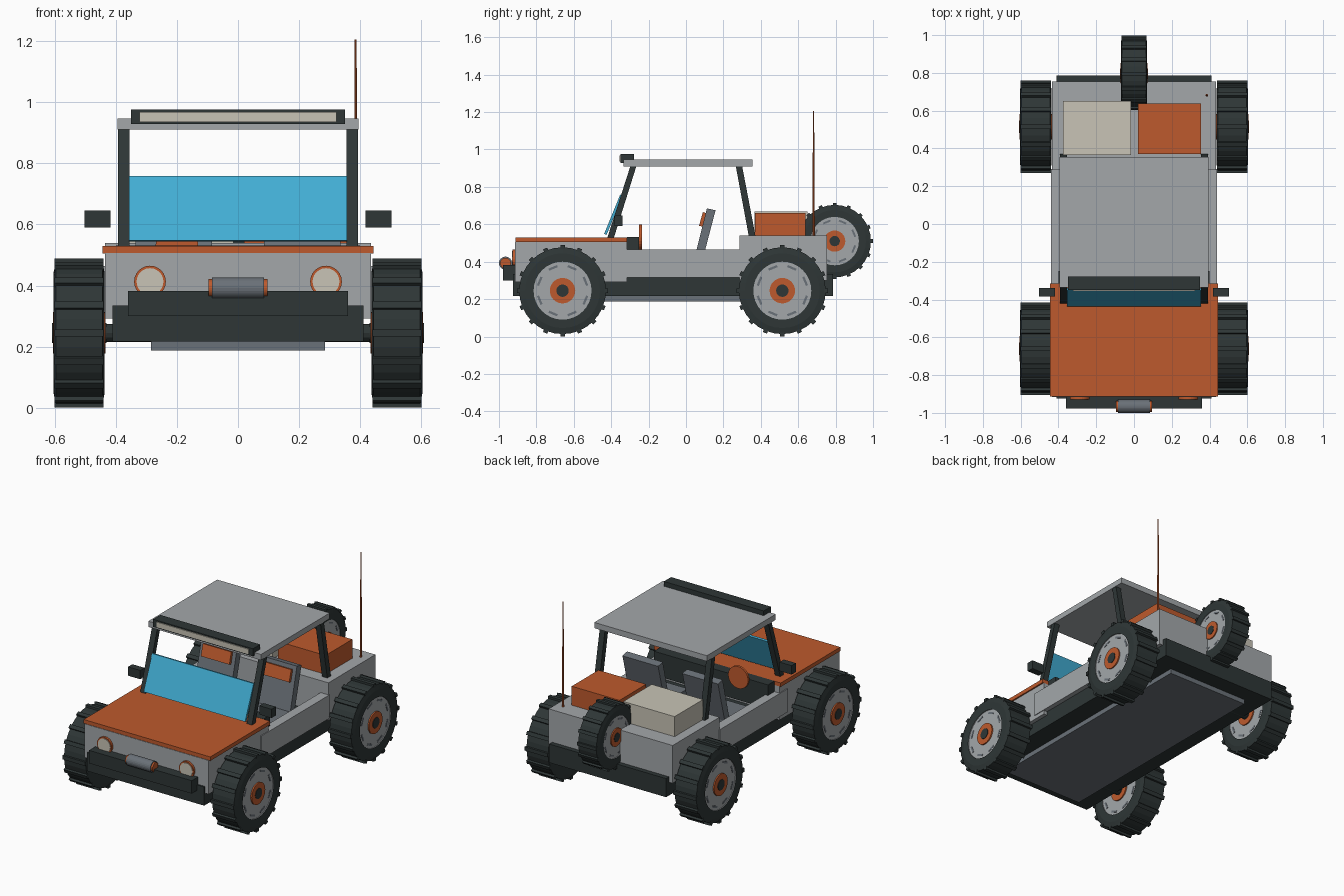
import bpy, bmesh, math
from mathutils import Matrix, Vector

old = bpy.data.objects.get("Cube")
if old:
    bpy.data.objects.remove(old, do_unlink=True)


def material(name, *rgb):
    lin = [((c / 255 + 0.055) / 1.055) ** 2.4 for c in rgb] + [1]
    m = bpy.data.materials.new(name)
    m.use_nodes = True
    m.diffuse_color = lin
    bsdf = m.node_tree.nodes["Principled BSDF"]
    bsdf.inputs["Base Color"].default_value = lin
    bsdf.inputs["Roughness"].default_value = 0.8
    return m


GREY = material("light grey paint", 163, 167, 170)
STEEL = material("steel grey", 106, 113, 120)
DARK = material("charcoal rubber", 46, 54, 54)
ORANGE = material("burnt orange", 190, 90, 45)
CREAM = material("warm cream", 200, 196, 182)
BLUE = material("blue glass", 66, 174, 212)


def finish(name, bm, mats):
    bmesh.ops.recalc_face_normals(bm, faces=bm.faces[:])
    mesh = bpy.data.meshes.new(name)
    bm.to_mesh(mesh)
    bm.free()
    for m in mats:
        mesh.materials.append(m)
    ob = bpy.data.objects.new(name, mesh)
    bpy.context.collection.objects.link(ob)
    return ob


def prism(name, mat, yz, x0, x1):
    """Side profile in (y, z), extruded across x."""
    bm = bmesh.new()
    face = bm.faces.new([bm.verts.new((x0, y, z)) for y, z in yz])
    new = bmesh.ops.extrude_face_region(bm, geom=[face])["geom"]
    bmesh.ops.translate(bm, vec=(x1 - x0, 0, 0),
                        verts=[v for v in new if isinstance(v, bmesh.types.BMVert)])
    return finish(name, bm, [mat])


def box(name, mat, x, y, z):
    return prism(name, mat, [(y[0], z[0]), (y[1], z[0]), (y[1], z[1]), (y[0], z[1])], *x)


def cylinder(name, mat, centre, radius, length, axis="X", sides=24, tip=None):
    bm = bmesh.new()
    bmesh.ops.create_cone(bm, cap_ends=True, segments=sides, radius1=radius,
                          radius2=radius if tip is None else tip, depth=length)
    if axis != "Z":
        bm.transform(Matrix.Rotation(math.pi / 2, 4, "Y" if axis == "X" else "X"))
    bm.transform(Matrix.Translation(centre))
    return finish(name, bm, [mat])


def wheel(name, centre, size=1):
    """Symmetric wheel about the x axis: lathed tyre, lugs, rim, hub and cap."""
    mats = [DARK, GREY, ORANGE, STEEL]
    bm = bmesh.new()
    # half profile (x, radius) with the material of the band that follows
    half = [(.089, 0, 0), (.089, .033, 0), (.086, .033, 2), (.086, .068, 2),
            (.078, .068, 1), (.078, .155, 1), (.083, .155, 0), (.083, .2, 0), (.076, .232, 0)]
    profile = half + [(-x, r, m) for x, r, m in reversed(half)]
    bands = [m for _, _, m in half]
    bands += bands[-2::-1]
    n = 32
    rings = []
    for x, r, _ in profile:
        rings.append([bm.verts.new((x, r * math.cos(a), r * math.sin(a)))
                      for a in (math.tau * i / n for i in range(n))])
    for k in range(len(rings) - 1):
        a, b = rings[k], rings[k + 1]
        for i in range(n):
            j = (i + 1) % n
            bm.faces.new((a[i], a[j], b[j], b[i])).material_index = bands[k]
    bmesh.ops.remove_doubles(bm, verts=bm.verts[:], dist=1e-5)

    def block(dims, offset, angle, index):
        mat = (Matrix.Rotation(angle, 4, "X") @ Matrix.Translation(offset)
               @ Matrix.Diagonal((*dims, 1)))
        verts = bmesh.ops.create_cube(bm, size=1, matrix=mat)["verts"]
        for f in {f for v in verts for f in v.link_faces}:
            f.material_index = index

    # tread lugs and rim slots
    for i in range(16):
        block((.16, .024, .02), (0, 0, .234), math.tau * i / 16, 0)
    for i in range(8):
        for s in (1, -1):
            block((.004, .05, .012), (s * .078, 0, .132), math.tau * (i + .5) / 8, 3)
    bm.transform(Matrix.Translation(centre) @ Matrix.Scale(size, 4))
    return finish(name, bm, mats)


# Chassis
box("chassis", DARK, (-.41, .41), (-.925, .785), (.217, .335))
box("skid_plate", STEEL, (-.285, .285), (-.85, .68), (.187, .218))
box("front_bumper", DARK, (-.36, .36), (-.978, -.91), (.3, .382))

# Body
box("front_body", GREY, (-.435, .435), (-.915, -.315), (.292, .506))
box("hood", ORANGE, (-.444, .444), (-.912, -.315), (.505, .53))
box("rear_body", GREY, (-.435, .435), (.285, .755), (.3, .54))
box("dashboard", DARK, (-.4, .4), (-.316, -.25), (.38, .531))
cylinder("steering_wheel", ORANGE, (-.2, -.243, .53), .07, .014, "Y")

# Cab frame and roof
box("roof", GREY, (-.395, .395), (-.335, .355), (.91, .946))
box("light_bar", DARK, (-.35, .35), (-.35, -.278), (.928, .976))
box("light_bar_lens", CREAM, (-.322, .322), (-.356, -.349), (.936, .968))
prism("windshield", BLUE, [(-.438, .548), (-.424, .545), (-.338, .755), (-.352, .758)],
      -.356, .356)

# Parts repeated on both sides
for s, side in ((1, "left"), (-1, "right")):
    box(side + "_door", GREY, (s * .38, s * .44), (-.395, .29), (.316, .464))
    prism(side + "_front_pillar", DARK,
          [(-.42, .53), (-.385, .53), (-.265, .912), (-.297, .912)], s * .355, s * .392)
    prism(side + "_rear_pillar", DARK,
          [(.335, .54), (.371, .54), (.3, .912), (.266, .912)], s * .355, s * .392)
    box(side + "_mirror", DARK, (s * .418, s * .503), (-.383, -.34), (.59, .646))
    # headlights
    cylinder(side + "_headlight_ring", ORANGE, (s * .288, -.918, .413), .052, .02, "Y")
    cylinder(side + "_headlight_lens", CREAM, (s * .288, -.921, .413), .044, .02, "Y")
    # seats
    x0, x1 = s * .21 - .125, s * .21 + .125
    box(side + "_seat_cushion", STEEL, (x0, x1), (-.14, .09), (.335, .42))
    prism(side + "_seat_back", STEEL,
          [(.04, .4), (.086, .4), (.158, .675), (.112, .685)], x0, x1)
    prism(side + "_seat_pad", ORANGE,
          [(.07, .592), (.088, .587), (.108, .66), (.09, .665)], s * .21 - .1, s * .21 + .1)
    # wheels
    for y, end in ((-.66, "front"), (.515, "rear")):
        wheel(f"{side}_{end}_wheel", Vector((s * .52, y, .245)))

for y, end in ((-.66, "front"), (.515, "rear")):
    cylinder(end + "_axle", DARK, (0, y, .245), .03, .94, sides=12)

# Winch
cylinder("winch_drum", STEEL, (0, -.965, .392), .035, .17)
cylinder("winch_flanges", ORANGE, (0, -.965, .392), .029, .192)

# Rear load
box("cream_crate", CREAM, (-.375, -.015), (.365, .65), (.54, .667))
box("orange_crate", ORANGE, (.02, .355), (.37, .638), (.54, .66))
wheel("spare_wheel", Vector((0, .795, .51)), .835)
cylinder("antenna", ORANGE, (.385, .682, .872), .007, .666, "Z", 8, .003)
